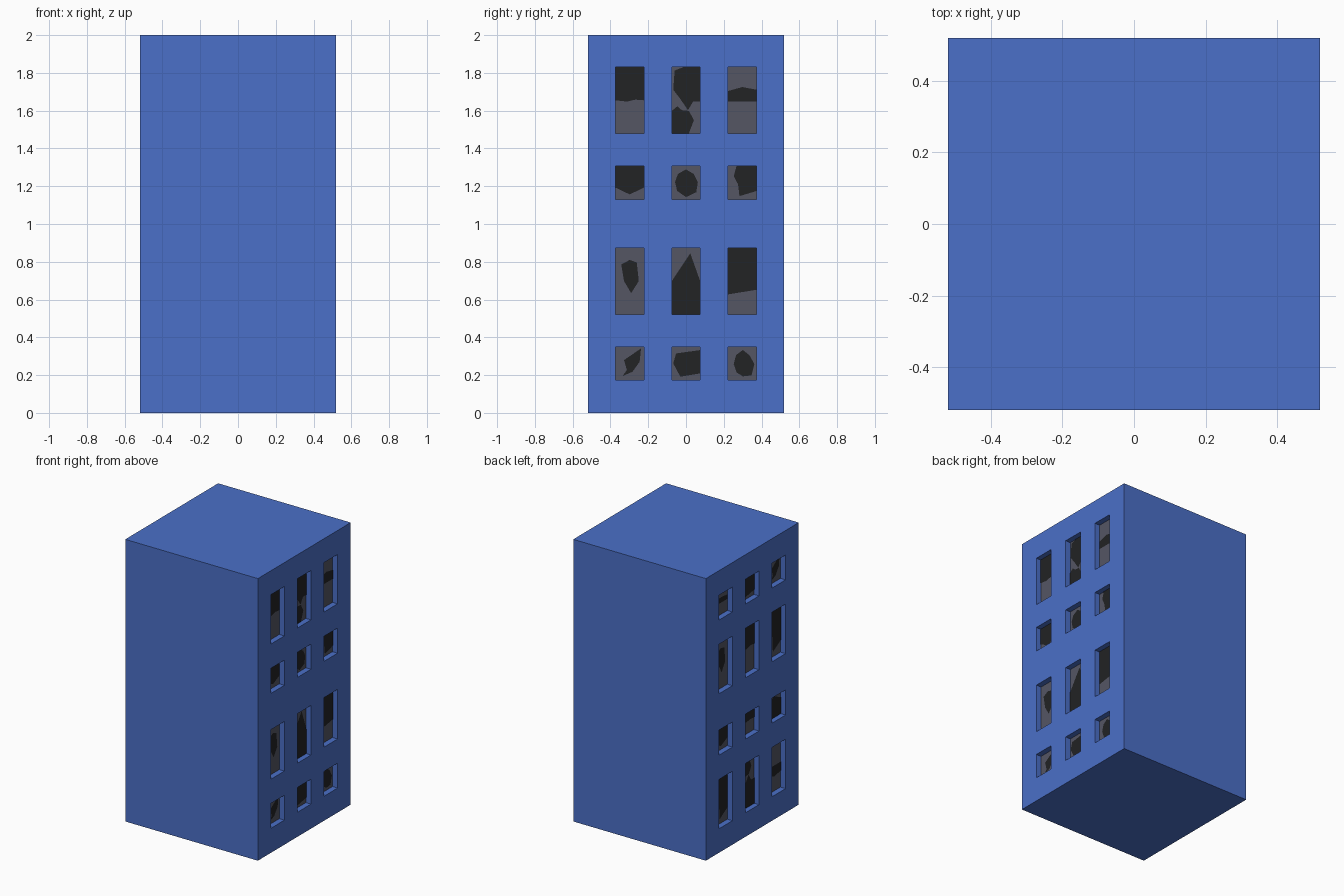
import bpy, bmesh, math, random
from mathutils import Vector

if "Cube" in bpy.data.objects:
    bpy.data.objects.remove(bpy.data.objects["Cube"])

HALF, HEIGHT, DEPTH = 0.52, 2.0, 0.04
WIN_W = 0.15
COLS = (-0.298, 0.0, 0.298)
# window rows (bottom, top) on the right wall; the left wall is flipped upside down
ROWS = ((1.48, 1.83), (1.13, 1.308), (0.522, 0.873), (0.174, 0.35))
LEFT_ROWS = tuple((HEIGHT - t, HEIGHT - b) for b, t in reversed(ROWS))


def material(name, rgb):
    m = bpy.data.materials.new(name)
    m.diffuse_color = (*rgb, 1)
    m.use_nodes = True
    m.node_tree.nodes["Principled BSDF"].inputs["Base Color"].default_value = m.diffuse_color
    return m


def make_object(name, bm, mats):
    me = bpy.data.meshes.new(name)
    bm.to_mesh(me)
    bm.free()
    for m in mats:
        me.materials.append(m)
    ob = bpy.data.objects.new(name, me)
    bpy.context.collection.objects.link(ob)
    return ob


wall_mat = material("wall_blue", (0.07, 0.16, 0.58))
pane_mat = material("dusty_glass", (0.09, 0.093, 0.127))
dark_mat = material("dark_interior", (0.016, 0.017, 0.018))

# Building block with recessed windows on both side walls
bm = bmesh.new()
bmesh.ops.create_cube(bm, size=1)
for v in bm.verts:
    v.co = (v.co.x * 2 * HALF, v.co.y * 2 * HALF, (v.co.z + 0.5) * HEIGHT)


def wall_faces(side):
    return [f for f in bm.faces if f.normal.x * side > 0.9]


bm.normal_update()
for side, rows in ((1, ROWS), (-1, LEFT_ROWS)):
    cuts = [((0, c + s * WIN_W / 2, 0), (0, 1, 0)) for c in COLS for s in (-1, 1)]
    cuts += [((0, 0, z), (0, 0, 1)) for row in rows for z in row]
    for co, no in cuts:
        faces = wall_faces(side)
        geom = set(faces)
        for f in faces:
            geom.update(f.verts, f.edges)
        bmesh.ops.bisect_plane(bm, geom=list(geom), plane_co=co, plane_no=no)
        bm.normal_update()
    wins = []
    for f in wall_faces(side):
        c = f.calc_center_median()
        if any(abs(c.y - y) < 0.02 for y in COLS) and any(b < c.z < t for b, t in rows):
            wins.append(f)
    for f in wins:
        bm.normal_update()
        res = bmesh.ops.extrude_face_region(bm, geom=[f])
        verts = [e for e in res["geom"] if isinstance(e, bmesh.types.BMVert)]
        bmesh.ops.translate(bm, verts=verts, vec=(-side * DEPTH, 0, 0))
        for e in res["geom"]:
            if isinstance(e, bmesh.types.BMFace):
                e.material_index = 1
        if f.is_valid:
            bm.faces.remove(f)
bmesh.ops.recalc_face_normals(bm, faces=bm.faces)
make_object("building_walls", bm, (wall_mat, pane_mat))

# Break outlines in window units (0..1 across, 0..1 up)
random.seed(4)


def jagged(cx, cy, rx, ry, n=8):
    pts = []
    for i in range(n):
        a = 2 * math.pi * i / n
        r = random.uniform(0.75, 1.1)
        pts.append((cx + rx * r * math.cos(a), cy + ry * r * math.sin(a)))
    return pts


upper = [(0, .5), (.4, .48), (.7, .51), (1, .5), (1, 1), (0, 1)]
big_top = [(.1, .95), (.4, 1), (1, 1), (1, .48), (.75, .48), (.57, .35), (.3, .52), (.05, .66)]
big_low = [(0, 0), (.6, 0), (.78, .2), (.6, .34), (.35, .35), (.2, .41), (0, .34)]
band = [(0, .48), (1, .48), (1, .66), (.5, .7), (0, .64)]
vee = [(0, 1), (1, 1), (1, .35), (.5, .15), (0, .35)]
corner = [(.3, 1), (1, 1), (1, .25), (.4, .1), (.35, .45), (.2, .7)]
oval = [(.2, .75), (.5, .82), (.75, .78), (.82, .5), (.55, .32), (.3, .5)]
spire = [(0, 0), (1, 0), (1, .5), (.65, .92), (0, .5)]
most = [(0, .3), (1, .37), (1, 1), (0, 1)]
sliver = [(.3, .6), (.9, .95), (.85, .55), (.6, .25), (.25, .12), (.4, .3)]
block = [(.15, .8), (1, .9), (1, .2), (.3, .1), (.05, .5)]


def flip(p):
    return [(x, 1 - y) for x, y in p]


RIGHT = (([upper], [big_top, big_low], [band]),
         ([vee], [jagged(.5, .52, .5, .42)], [corner]),
         ([oval], [spire], [most]),
         ([sliver], [block], [jagged(.52, .48, .4, .45)]))
LEFT = (([band], [block], [sliver]),
        ([oval], [upper], [corner]),
        ([vee], [upper], [flip(vee)]),
        ([corner], [flip(big_top), flip(big_low)], [flip(band)]))

# Dark openings in the broken panes
for name, side, rows, table in (("right", 1, ROWS, RIGHT), ("left", -1, LEFT_ROWS, LEFT)):
    bm = bmesh.new()
    x = side * (HALF - DEPTH + 0.003)
    for (b, t), shapes in zip(rows, table):
        for c, polys in zip(COLS, shapes):
            for p in polys:
                vs = [bm.verts.new(Vector((x, side * (c + (u - .5) * WIN_W), b + v * (t - b))))
                      for u, v in p]
                f = bm.faces.new(vs)
                f.normal_update()
                if f.normal.x * side < 0:
                    f.normal_flip()
    bmesh.ops.triangulate(bm, faces=bm.faces)
    make_object(name + "_broken_panes", bm, (dark_mat,))
